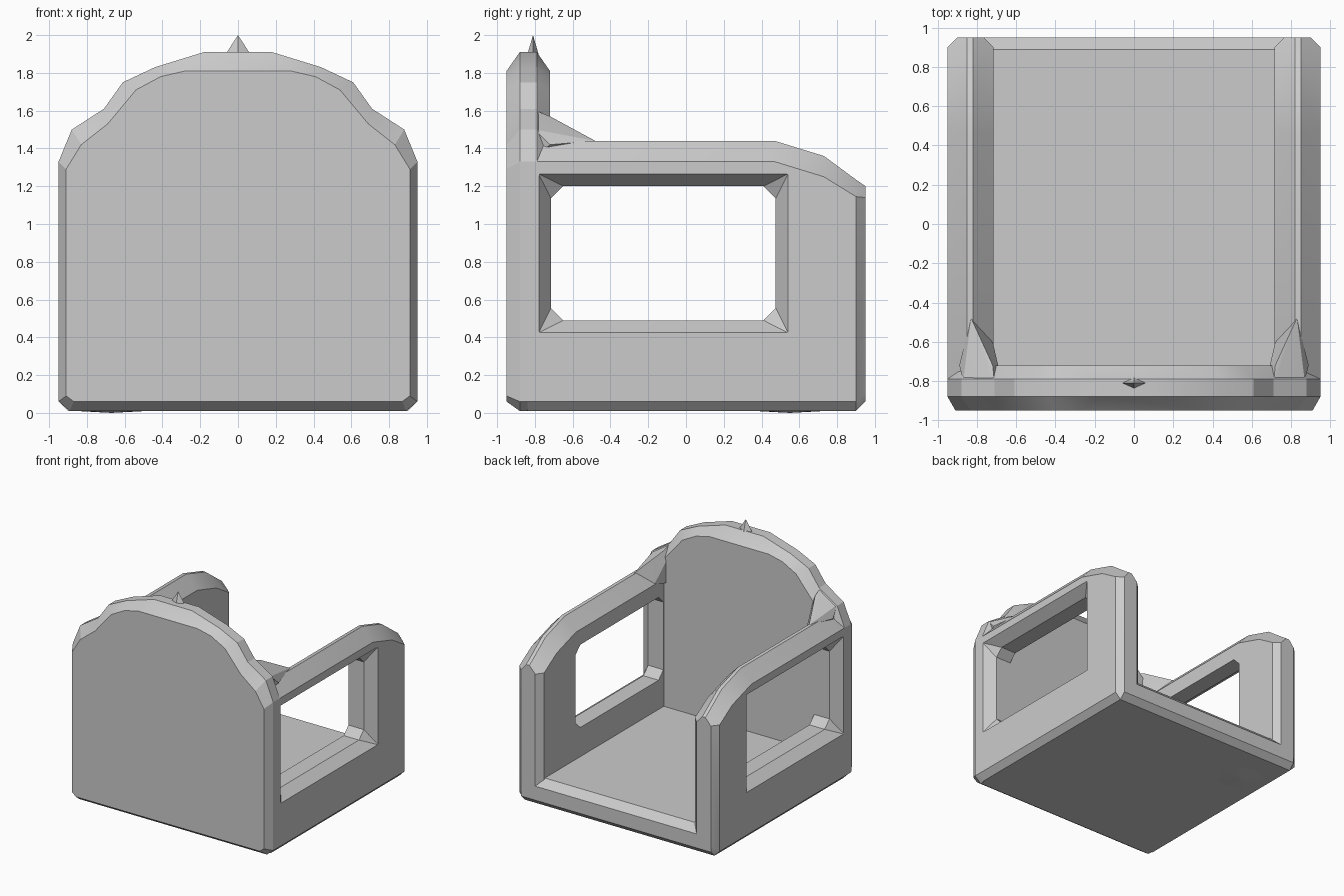
import bpy, bmesh
from math import radians

cube = bpy.data.objects.get("Cube")
if cube:
    bpy.data.objects.remove(cube, do_unlink=True)

grey = bpy.data.materials.new("light_grey")
grey.use_nodes = True
grey.diffuse_color = (0.6, 0.6, 0.6, 1)
grey.node_tree.nodes["Principled BSDF"].inputs["Base Color"].default_value = (0.6, 0.6, 0.6, 1)


def finish(name, bm):
    bmesh.ops.recalc_face_normals(bm, faces=bm.faces)
    mesh = bpy.data.meshes.new(name)
    bm.to_mesh(mesh)
    bm.free()
    mesh.materials.append(grey)
    obj = bpy.data.objects.new(name, mesh)
    bpy.context.collection.objects.link(obj)
    return obj


def loft(name, rings):
    """Closed solid skinned over rings with equal point counts."""
    bm = bmesh.new()
    loops = [[bm.verts.new(p) for p in ring] for ring in rings]
    n = len(loops[0])
    for a, b in zip(loops, loops[1:]):
        for i in range(n):
            j = (i + 1) % n
            bm.faces.new((a[i], a[j], b[j], b[i]))
    bm.faces.new(loops[0])
    bm.faces.new(loops[-1])
    return finish(name, bm)


def hull(name, points):
    bm = bmesh.new()
    for p in points:
        bm.verts.new(p)
    res = bmesh.ops.convex_hull(bm, input=bm.verts)
    inner = [v for v in res["geom_interior"] if isinstance(v, bmesh.types.BMVert)]
    bmesh.ops.delete(bm, geom=inner, context='VERTS')
    return finish(name, bm)


# Backrest: arched slab with a chamfered rim
rim = [(.89, .01), (.95, .06), (.95, 1.33), (.88, 1.5), (.71, 1.61),
       (.61, 1.75), (.44, 1.83), (.18, 1.91)]
face = [(.87, .06), (.91, .09), (.91, 1.29), (.83, 1.42), (.69, 1.53),
        (.54, 1.71), (.41, 1.78), (.28, 1.81)]


def arch(half, y):
    return [(x, y, z) for x, z in half] + [(-x, y, z) for x, z in reversed(half)]


backrest = loft("backrest", [arch(face, -.95), arch(rim, -.88),
                             arch(rim, -.79), arch(face, -.72)])

# Seat slab with chamfered free edge
seat_profile = [(-.85, .01), (.9, .01), (.95, .06), (.95, .18), (.89, .24), (-.85, .24)]
seat = loft("seat", [[(x, y, z) for y, z in seat_profile] for x in (-.8, .8)])


# Arms: cross-section swept along y, stations are y, top, shoulder, inset, floor
def arm_section(s, y, top, shoulder, inset, low):
    inner, outer = .715 + inset, .95 - inset
    pts = [(inner, low), (outer - .05 + inset, low), (outer, low + .05), (outer, shoulder),
           (.85, top), (.82, top), (inner, shoulder)]
    return [(s * x, y, z) for x, z in pts]


stations = [(-.84, 1.44, 1.33, 0, .01), (.47, 1.44, 1.33, 0, .01),
            (.73, 1.36, 1.25, 0, .01), (.9, 1.235, 1.145, 0, .01),
            (.95, 1.2, 1.14, .05, .06)]


def window_ring(s, x, grow, cut):
    y0, y1, z0, z1 = -.715 - grow, .475 + grow, .49 - grow, 1.2 + grow
    pts = [(y0 + cut, z0), (y1 - cut, z0), (y1, z0 + cut), (y1, z1 - cut),
           (y1 - cut, z1), (y0 + cut, z1), (y0, z1 - cut), (y0, z0 + cut)]
    return [(s * x, y, z) for y, z in pts]


def cut(obj, cutter):
    mod = obj.modifiers.new("window", 'BOOLEAN')
    mod.operation = 'DIFFERENCE'
    mod.solver = 'EXACT'
    mod.object = cutter
    bpy.context.view_layer.objects.active = obj
    bpy.ops.object.modifier_apply(modifier=mod.name)


parts = [backrest, seat]
for s, side in ((1, "left"), (-1, "right")):
    arm = loft(side + "_arm", [arm_section(s, *st) for st in stations])
    # Window opening flared towards the outside
    cutter = loft(side + "_window_cutter", [
        window_ring(s, 1.04, .154, .002), window_ring(s, .95, .064, .002),
        window_ring(s, .86, 0, .065), window_ring(s, .6, 0, .065)])
    cut(arm, cutter)
    cut(backrest, cutter)
    bpy.data.objects.remove(cutter, do_unlink=True)
    # Gusset where the arm flows into the backrest
    gusset = hull(side + "_gusset", [(s * x, y, z) for x, y, z in (
        (.83, -.48, 1.44), (.89, -.72, 1.42), (.87, -.8, 1.5), (.71, -.82, 1.61),
        (.72, -.72, 1.57), (.69, -.73, 1.5), (.69, -.73, 1.3), (.72, -.6, 1.33),
        (.84, -.8, 1.35))])
    parts += [arm, gusset]

# Small spike on the crown
bpy.ops.mesh.primitive_cone_add(vertices=4, radius1=.065, radius2=0, depth=.1,
                                location=(0, -.81, 1.95))
spike = bpy.context.object
spike.name = "crown_spike"
spike.scale.y = .45
spike.data.materials.append(grey)

# Shallow bulge under the seat
bpy.ops.mesh.primitive_cone_add(vertices=8, radius1=.22, radius2=0, depth=.012,
                                location=(-.67, .55, .006), rotation=(radians(180), 0, 0))
bulge = bpy.context.object
bulge.name = "underside_bulge"
bulge.data.materials.append(grey)

# Soft shading on shallow angles only
for obj in parts:
    bpy.ops.object.select_all(action='DESELECT')
    obj.select_set(True)
    bpy.context.view_layer.objects.active = obj
    bpy.ops.object.shade_smooth_by_angle(angle=radians(20))
